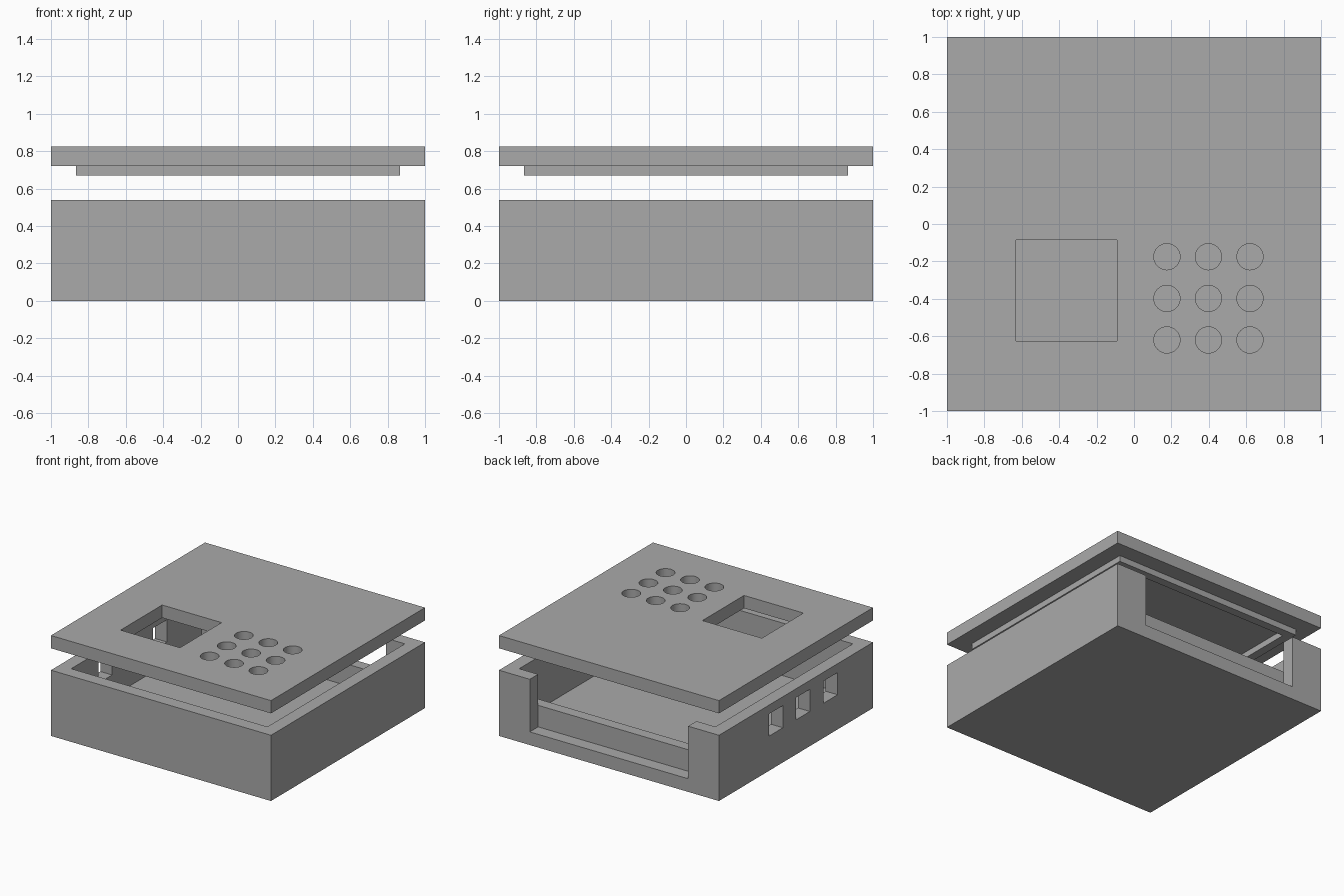
import bpy
import bmesh
from mathutils import Matrix

if "Cube" in bpy.data.objects:
    bpy.data.objects.remove(bpy.data.objects["Cube"], do_unlink=True)

WALL = 0.108          # wall, floor and lid thickness
BASE_TOP = 0.54
LID_BOTTOM = 0.72
LID_TOP = 0.825
LIP_BOTTOM = 0.67

grey = bpy.data.materials.new("plain grey")
grey.use_nodes = True
colour = (0.4, 0.4, 0.4, 1)
grey.diffuse_color = colour
grey.node_tree.nodes["Principled BSDF"].inputs["Base Color"].default_value = colour


def finish(name, bm):
    mesh = bpy.data.meshes.new(name)
    bm.to_mesh(mesh)
    bm.free()
    mesh.materials.append(grey)
    obj = bpy.data.objects.new(name, mesh)
    bpy.context.collection.objects.link(obj)
    return obj


def box(name, x, y, z):
    """Box from (low, high) ranges on each axis."""
    bm = bmesh.new()
    bmesh.ops.create_cube(bm, size=1)
    for v in bm.verts:
        v.co = [r[0] if c < 0 else r[1] for c, r in zip(v.co, (x, y, z))]
    return finish(name, bm)


def cylinder(name, x, y, z, radius):
    bm = bmesh.new()
    bmesh.ops.create_cone(bm, cap_ends=True, segments=32, radius1=radius, radius2=radius,
                          depth=z[1] - z[0],
                          matrix=Matrix.Translation((x, y, sum(z) / 2)))
    return finish(name, bm)


def combine(target, other, operation="DIFFERENCE"):
    """Apply a boolean and discard the second solid."""
    mod = target.modifiers.new("boolean", "BOOLEAN")
    mod.operation = operation
    mod.solver = "EXACT"
    mod.object = other
    bpy.context.view_layer.objects.active = target
    bpy.ops.object.modifier_apply(modifier=mod.name)
    bpy.data.objects.remove(other, do_unlink=True)


# Open case
full = (-1, 1)
inner = (WALL - 1, 1 - WALL)
base = box("case_base", full, full, (0, BASE_TOP))
combine(base, box("cavity_cutter", inner, inner, (WALL, 1)))

# Wide opening in the back wall
combine(base, box("back_cutter", (-0.72, 0.72), (0.85, 1.1), (WALL, 1)))

# Row of square ports in the right-hand wall
for y in (-0.45, -0.09, 0.26):
    combine(base, box("port_cutter", (-1.1, -0.85), (y - 0.09, y + 0.09), (0.285, 0.467)))

# Support bar behind the back opening
box("support_bar", inner, (0.80, 1 - WALL), (WALL, 0.285))

# Lid with window and vent grid
lid = box("lid", full, full, (LID_BOTTOM, LID_TOP))
combine(lid, box("window_cutter", (-0.63, -0.09), (-0.625, -0.085), (0.6, 1)))
for x in (0.176, 0.398, 0.62):
    for y in (-0.175, -0.398, -0.62):
        combine(lid, cylinder("vent_cutter", x, y, (0.6, 1), 0.07))

# Locating lip below the lid
lip_out, lip_in = 0.865, 0.795
lip = box("lid_lip", (-lip_out, lip_out), (-lip_out, lip_out), (LIP_BOTTOM, LID_BOTTOM))
combine(lip, box("lip_cutter", (-lip_in, lip_in), (-lip_in, lip_in), (0.6, 1)))

# Smooth only the vent walls
bpy.ops.object.select_all(action="DESELECT")
lid.select_set(True)
bpy.context.view_layer.objects.active = lid
bpy.ops.object.shade_smooth_by_angle()
